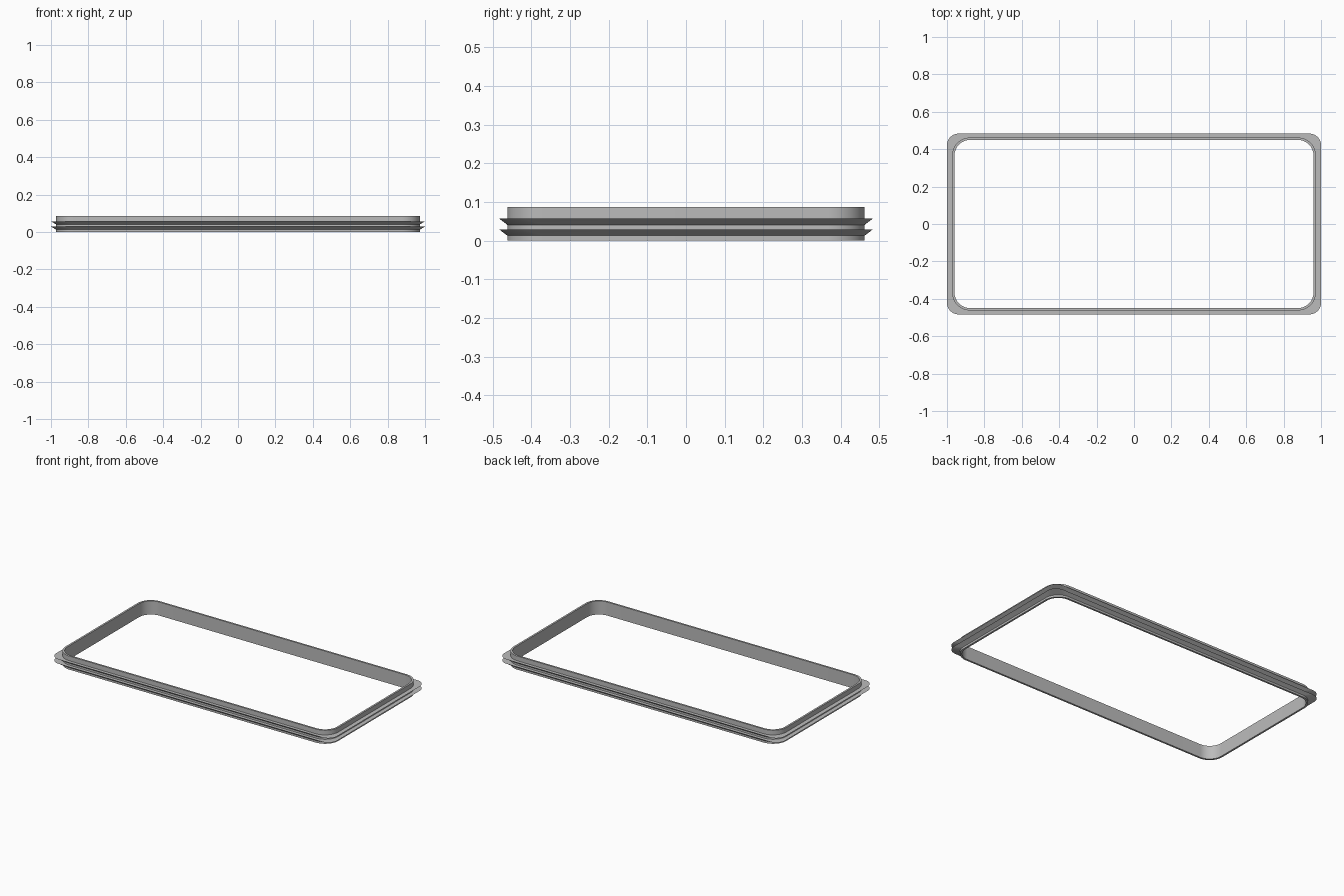
import bpy, bmesh, math

if "Cube" in bpy.data.objects:
    bpy.data.objects.remove(bpy.data.objects["Cube"])

SEGMENTS = 16  # facets per rounded corner

rubber = bpy.data.materials.new("grey rubber")
rubber.diffuse_color = (0.5, 0.5, 0.5, 1)
rubber.use_nodes = True
rubber.node_tree.nodes["Principled BSDF"].inputs["Base Color"].default_value = rubber.diffuse_color

INNER = (0.960, 0.450, 0.085)  # half length, half width, corner radius
OUTER = (0.972, 0.462, 0.095)
LIP = (1.0, 0.483, 0.062)


def rounded_loop(bm, size, z):
    hx, hy, r = size
    verts = []
    for i, (sx, sy) in enumerate([(1, 1), (-1, 1), (-1, -1), (1, -1)]):
        for k in range(SEGMENTS + 1):
            a = math.pi / 2 * (i + k / SEGMENTS)
            verts.append(bm.verts.new((sx * (hx - r) + r * math.cos(a),
                                       sy * (hy - r) + r * math.sin(a), z)))
    return verts


def sweep(name, profile):
    """Skin a closed cross-section of (outline, height) pairs around the frame."""
    bm = bmesh.new()
    loops = [rounded_loop(bm, size, z) for size, z in profile]
    for a, b in zip(loops, loops[1:] + loops[:1]):
        n = len(a)
        for i in range(n):
            j = (i + 1) % n
            bm.faces.new((a[i], a[j], b[j], b[i]))
    bmesh.ops.recalc_face_normals(bm, faces=bm.faces)
    mesh = bpy.data.meshes.new(name)
    bm.to_mesh(mesh)
    bm.free()
    mesh.materials.append(rubber)
    obj = bpy.data.objects.new(name, mesh)
    bpy.context.collection.objects.link(obj)
    bpy.context.view_layer.objects.active = obj
    obj.select_set(True)
    bpy.ops.object.shade_smooth_by_angle(angle=math.radians(30))
    obj.select_set(False)


# Wall with two wedge-shaped sealing lips: flat on top, sloped underneath
profile = [(INNER, 0.0), (OUTER, 0.0)]
for low, high in [(0.013, 0.029), (0.041, 0.057)]:
    profile += [(OUTER, low), (LIP, high), (OUTER, high)]
profile += [(OUTER, 0.087), (INNER, 0.087)]
sweep("sealing_gasket", profile)
